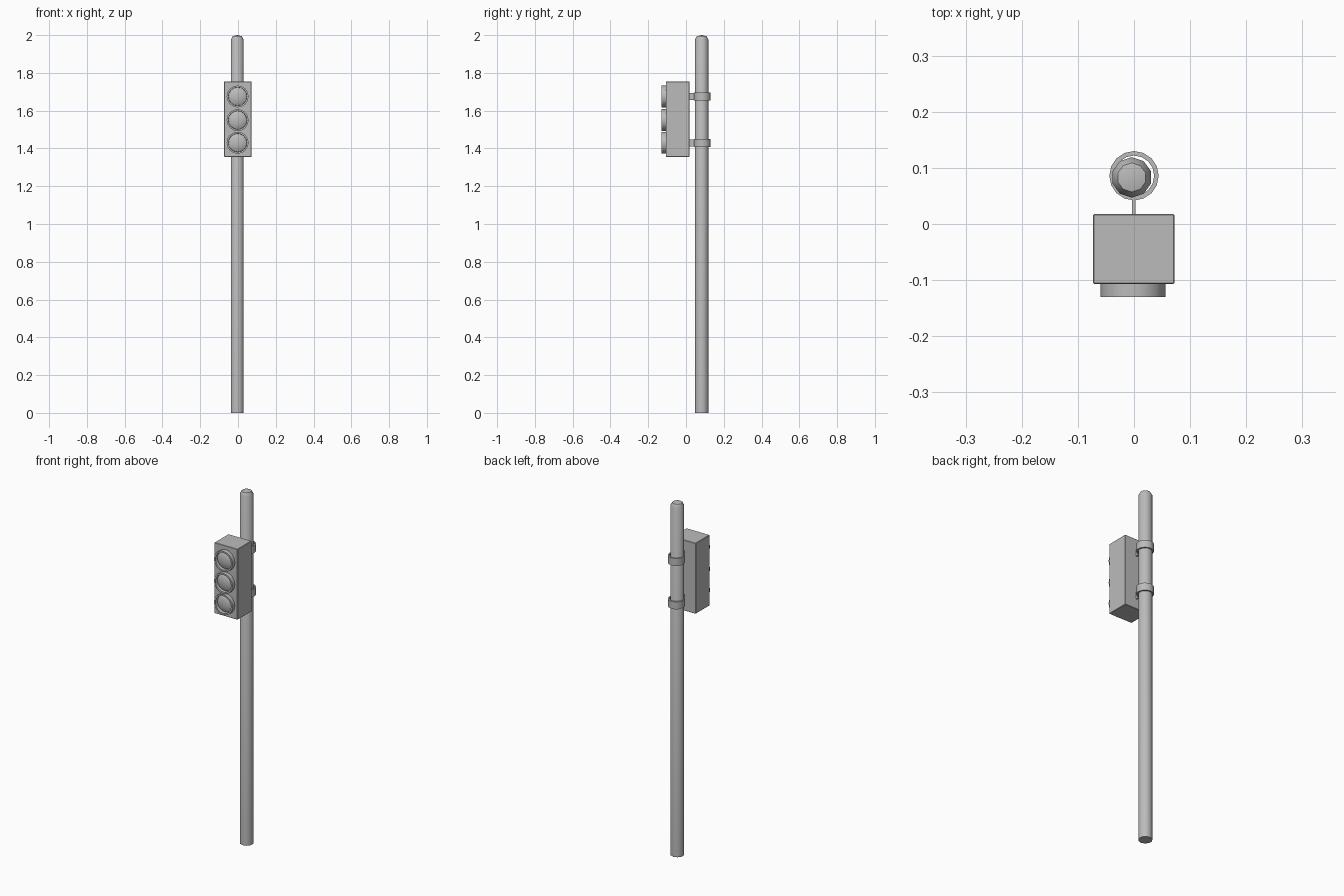
import bpy
import bmesh
import math
from mathutils import Matrix

cube = bpy.data.objects.get("Cube")
if cube:
    bpy.data.objects.remove(cube)

# One plain grey for everything
grey = bpy.data.materials.new("plain grey")
grey.use_nodes = True
colour = (0.5, 0.5, 0.5, 1)
grey.diffuse_color = colour
grey.node_tree.nodes["Principled BSDF"].inputs["Base Color"].default_value = colour


def finish(name, bm, smooth=True):
    bmesh.ops.remove_doubles(bm, verts=bm.verts, dist=0.00001)
    bmesh.ops.recalc_face_normals(bm, faces=bm.faces)
    mesh = bpy.data.meshes.new(name)
    bm.to_mesh(mesh)
    bm.free()
    mesh.materials.append(grey)
    obj = bpy.data.objects.new(name, mesh)
    bpy.context.collection.objects.link(obj)
    if smooth:
        bpy.ops.object.select_all(action="DESELECT")
        obj.select_set(True)
        bpy.context.view_layer.objects.active = obj
        bpy.ops.object.shade_smooth_by_angle(angle=math.radians(40))
    return obj


def lathe(name, profile, sides, place, closed=False):
    """Spin a (radius, height) profile around z, then place it."""
    bm = bmesh.new()
    verts = [bm.verts.new((0, r, h)) for r, h in profile]
    edges = [bm.edges.new(pair) for pair in zip(verts, verts[1:])]
    if closed:
        edges.append(bm.edges.new((verts[-1], verts[0])))
    bmesh.ops.spin(bm, geom=verts + edges, cent=(0, 0, 0), axis=(0, 0, 1),
                   angle=math.tau, steps=sides, use_merge=True)
    bm.transform(place)
    return finish(name, bm)


def box(name, low, high, bevel=0):
    bm = bmesh.new()
    bmesh.ops.create_cube(bm, size=1)
    for v in bm.verts:
        v.co = [(a + b) / 2 + c * (b - a) for a, b, c in zip(low, high, v.co)]
    if bevel:
        bmesh.ops.bevel(bm, geom=bm.edges[:], offset=bevel, segments=1, affect="EDGES")
    return finish(name, bm, smooth=False)


# Pole with a low rounded cap
lathe("pole", [(0, 0), (0.036, 0), (0.036, 1.975), (0.026, 1.994), (0, 2)],
      10, Matrix.Translation((-0.004, 0.083, 0)))

# Signal housing
box("signal_housing", (-0.073, -0.107, 1.355), (0.072, 0.018, 1.755), 0.002)

# Three lamps: a raised rim around a shallow domed lens
rim = [(0.058, 0), (0.058, 0.023), (0.049, 0.023), (0.048, 0.006)]
lens = [(0.048, 0.006), (0.036, 0.012), (0.019, 0.016), (0, 0.017)]
for label, z in (("upper", 1.675), ("middle", 1.55), ("lower", 1.43)):
    place = Matrix.Translation((-0.002, -0.107, z)) @ Matrix.Rotation(math.pi / 2, 4, "X")
    lathe(label + "_lamp_rim", rim, 16, place)
    lathe(label + "_lamp_lens", lens, 16, place)

# Clamps around the pole, each with a thin plate to the housing
ring = [(0.036, -0.021), (0.044, -0.021), (0.044, 0.021), (0.036, 0.021)]
for label, z in (("upper", 1.675), ("lower", 1.429)):
    lathe(label + "_clamp", ring, 16, Matrix.Translation((0, 0.086, z)), closed=True)
    box(label + "_bracket", (-0.004, 0.01, z - 0.019), (0.003, 0.05, z + 0.019))
